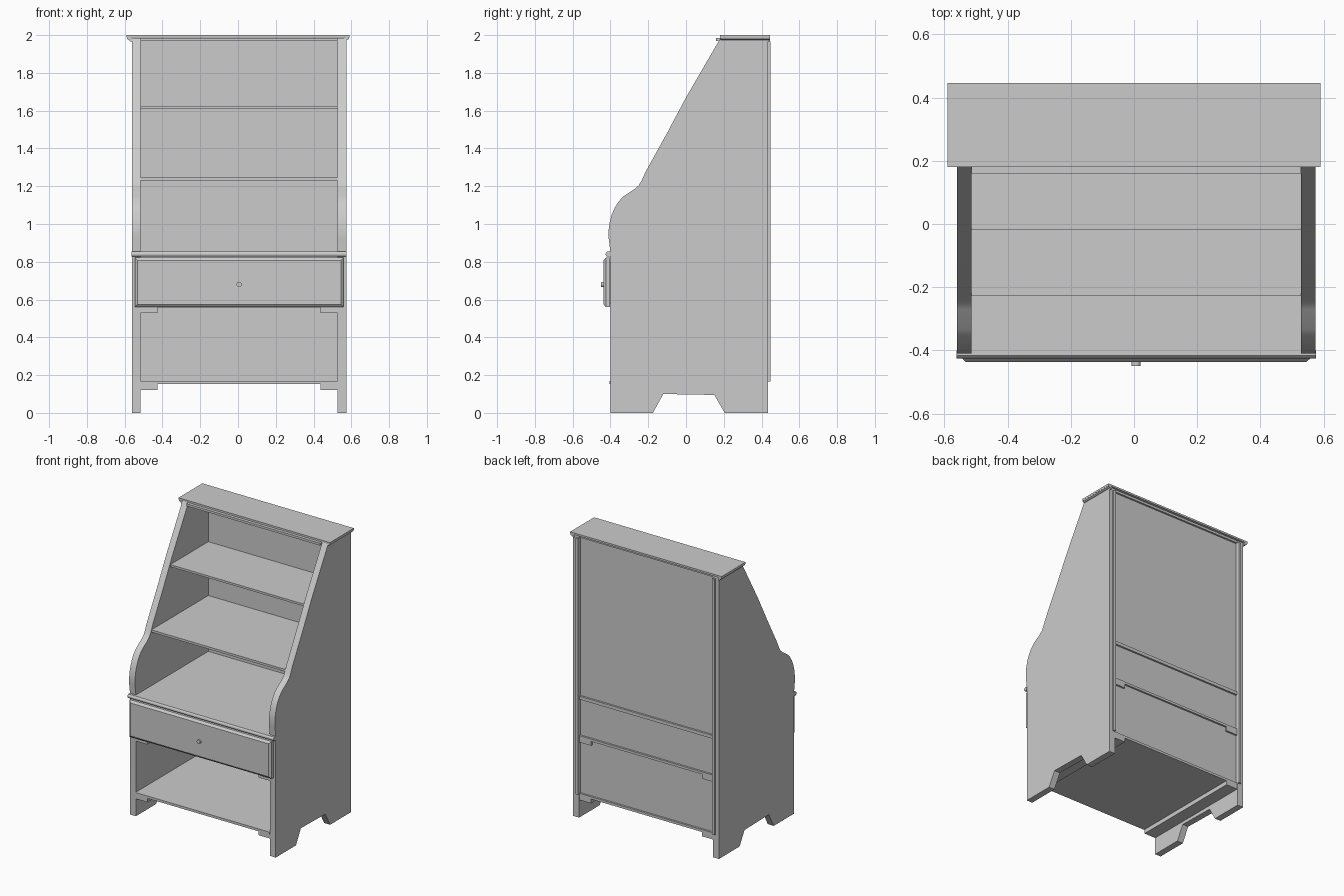
import bpy, math

if "Cube" in bpy.data.objects:
    bpy.data.objects.remove(bpy.data.objects["Cube"])

CX = 0.0065          # centre line of the case, slightly off the top slab
INNER = 0.5215       # half width between the side panels
OUTER = 0.5675       # half width over the side panels


def mesh_object(name, verts, faces):
    mesh = bpy.data.meshes.new(name)
    mesh.from_pydata(verts, [], faces)
    mesh.update()
    obj = bpy.data.objects.new(name, mesh)
    bpy.context.collection.objects.link(obj)
    return obj


def smooth(obj, angle=30):
    bpy.ops.object.select_all(action='DESELECT')
    obj.select_set(True)
    bpy.context.view_layer.objects.active = obj
    bpy.ops.object.shade_smooth_by_angle(angle=math.radians(angle))


def prism(name, profile, a, b, axis):
    """Extrude a 2D profile from a to b: axis 'x' takes (y, z), axis 'y' takes (x, z)."""
    area = sum(p[0] * q[1] - q[0] * p[1]
               for p, q in zip(profile, profile[1:] + profile[:1]))
    if (area < 0) == (axis == 'x'):
        profile = profile[::-1]
    place = (lambda p, t: (t, p[0], p[1])) if axis == 'x' else (lambda p, t: (p[0], t, p[1]))
    n = len(profile)
    verts = [place(p, t) for t in (a, b) for p in profile]
    faces = [tuple(range(n))[::-1], tuple(range(n, 2 * n))]
    faces += [(i, (i + 1) % n, n + (i + 1) % n, n + i) for i in range(n)]
    return mesh_object(name, verts, faces)


def box(name, x0, x1, y0, y1, z0, z1):
    return prism(name, [(y0, z0), (y1, z0), (y1, z1), (y0, z1)], x0, x1, 'x')


def shelf(name, y0, y1, z0, z1):
    return box(name, CX - INNER, CX + INNER, y0, y1, z0, z1)


# Side panels: cut-out feet, bulging arm and sloping upper edge
side_profile = [
    (-0.40, 0), (-0.175, 0), (-0.12, 0.10), (0.15, 0.095), (0.205, 0), (0.435, 0),
    (0.435, 1.985), (0.183, 1.985), (0.0, 1.67), (-0.10, 1.482), (-0.212, 1.28),
    (-0.235, 1.23), (-0.25, 1.205), (-0.27, 1.187), (-0.333, 1.145), (-0.358, 1.117),
    (-0.378, 1.085), (-0.393, 1.05), (-0.404, 1.01), (-0.41, 0.965), (-0.409, 0.92),
    (-0.40, 0.85)]
for label, s in (("left", -1), ("right", 1)):
    x0, x1 = sorted((CX + s * INNER, CX + s * OUTER))
    smooth(prism(label + "_side_panel", side_profile, x0, x1, 'x'))

    # Shelf cleats under the bottom shelf and the drawer divider
    x0, x1 = sorted((CX + s * INNER, CX + s * (INNER - 0.09)))
    for part, z in (("bottom", 0.122), ("drawer", 0.528)):
        box(f"{label}_{part}_cleat", x0, x1, -0.40, 0.43, z, z + 0.03)

    # Strips along the back edges
    x0, x1 = sorted((CX + s * INNER, CX + s * (INNER + 0.02)))
    box(label + "_back_strip", x0, x1, 0.43, 0.447, 0.165, 1.967)

# Shelves
shelf("bottom_shelf", -0.405, 0.43, 0.152, 0.169)
shelf("drawer_divider", -0.40, 0.43, 0.558, 0.575)
shelf("counter", -0.405, 0.43, 0.83, 0.853)
shelf("lower_shelf", -0.228, 0.416, 1.23, 1.246)
shelf("upper_shelf", -0.018, 0.416, 1.61, 1.625)
shelf("top_inner_panel", 0.16, 0.43, 1.97, 1.986)

# Back panel, recessed between the sides
shelf("back_panel", 0.405, 0.417, 0.16, 1.975)

# Counter nosing with softened front edge
nose = [(-0.40, 0.827), (-0.417, 0.827), (-0.424, 0.833), (-0.426, 0.84),
        (-0.424, 0.848), (-0.417, 0.854), (-0.40, 0.854)]
smooth(prism("counter_nosing", nose, CX - 0.569, CX + 0.569, 'x'), 40)

# Top slab with moulded ends
half = [(0.59, 2.0), (0.59, 1.985), (0.586, 1.978), (0.58, 1.974), (0.574, 1.966)]
left = [(-x, z) for x, z in reversed(half[:-1])]
box("top_slab", -0.59, 0.59, 0.18, 0.446, 1.987, 2.0)
for label, s in (("left", -1), ("right", 1)):
    outline = [(s * x, z) for x, z in
               [(0.589, 1.987), (0.587, 1.98), (0.582, 1.976), (0.575, 1.974),
                (0.572, 1.966), (0.562, 1.966), (0.562, 1.987)]]
    prism(label + "_top_moulding", outline, 0.182, 0.445, 'y')

# Drawer front: flat slab with a chamfered raised face
rings = [(-0.402, 0.0), (-0.424, 0.0), (-0.437, 0.015)]
verts = []
for y, inset in rings:
    w, z0, z1 = 0.553 - inset, 0.56 + inset, 0.822 - inset
    verts += [(CX - w, y, z0), (CX + w, y, z0), (CX + w, y, z1), (CX - w, y, z1)]
faces = [(0, 1, 2, 3)[::1], (8, 9, 10, 11)]
for r in (0, 4):
    faces += [(r + i, r + (i + 1) % 4, r + 4 + (i + 1) % 4, r + 4 + i)[::-1] for i in range(4)]
faces[0] = (3, 2, 1, 0)
mesh_object("drawer_front", verts, faces)

# Drawer box behind the front
box("drawer_bottom", CX - 0.51, CX + 0.51, -0.402, 0.39, 0.58, 0.59)
box("drawer_back", CX - 0.51, CX + 0.51, 0.378, 0.39, 0.59, 0.80)
for label, s in (("left", -1), ("right", 1)):
    x0, x1 = sorted((CX + s * 0.51, CX + s * 0.498))
    box(f"drawer_{label}_side", x0, x1, -0.402, 0.378, 0.59, 0.80)

# Drawer knob
bpy.ops.mesh.primitive_cylinder_add(vertices=16, radius=0.014, depth=0.02,
                                    location=(CX, -0.439, 0.68),
                                    rotation=(math.pi / 2, 0, 0))
knob = bpy.context.object
knob.name = "drawer_knob"
smooth(knob)
